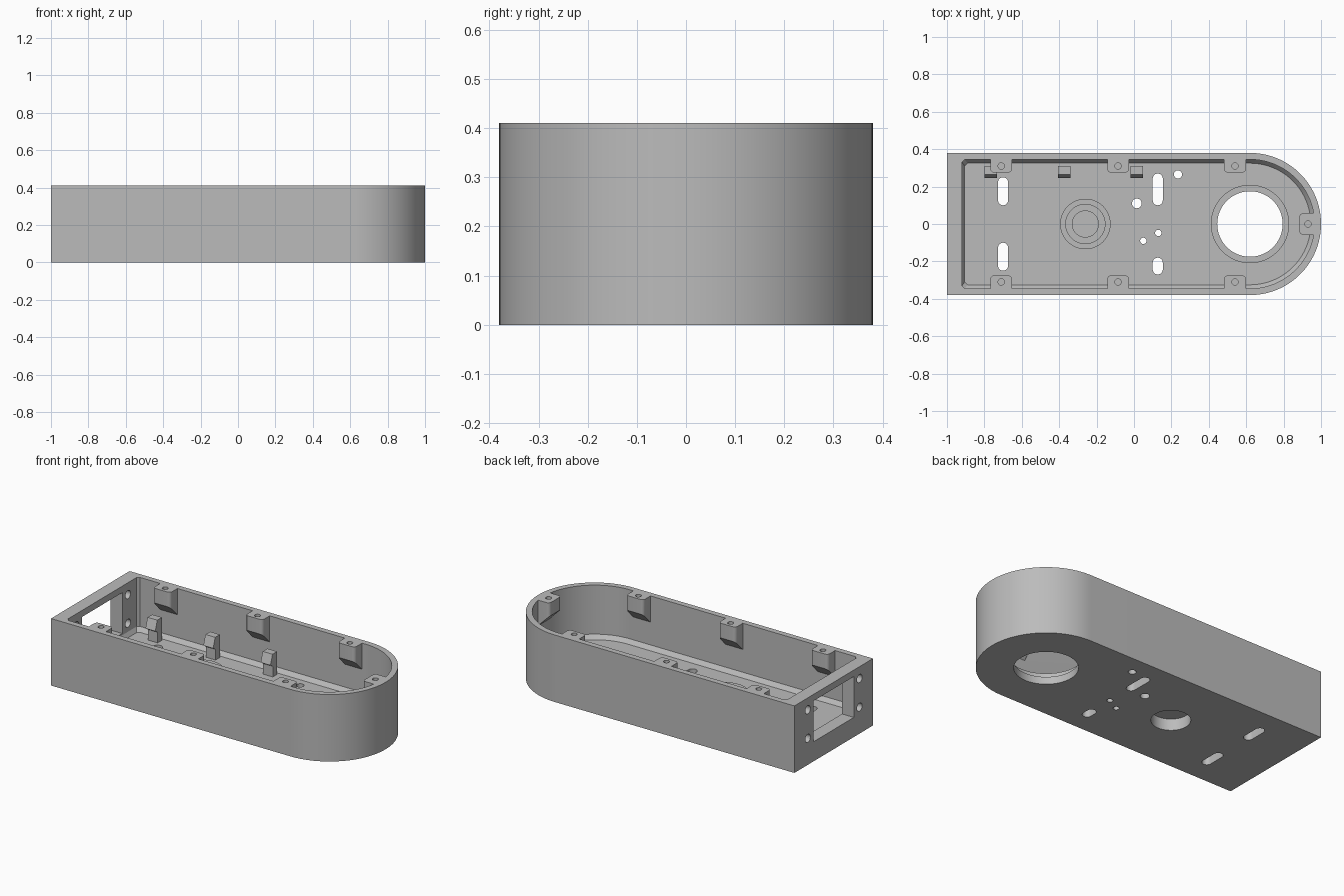
import bpy, bmesh, math
from mathutils import Matrix, Vector

if "Cube" in bpy.data.objects:
    bpy.data.objects.remove(bpy.data.objects["Cube"])

grey = bpy.data.materials.new("grey plastic")
grey.use_nodes = True
COLOUR = (0.5, 0.5, 0.5, 1)
grey.diffuse_color = COLOUR
grey.node_tree.nodes["Principled BSDF"].inputs["Base Color"].default_value = COLOUR

HEIGHT, FLOOR, CENTRE_X = 0.41, 0.085, 0.62
WALL_Y = 0.345


def loft(name, rings, matrix=None):
    """Closed solid through rings of 3D points."""
    bm = bmesh.new()
    loops = [[bm.verts.new(p) for p in ring] for ring in rings]
    n = len(loops[0])
    for a, b in zip(loops, loops[1:]):
        for i in range(n):
            j = (i + 1) % n
            bm.faces.new((a[i], a[j], b[j], b[i]))
    bm.faces.new(loops[0][::-1])
    bm.faces.new(loops[-1])
    if matrix:
        bm.transform(matrix)
    bmesh.ops.recalc_face_normals(bm, faces=bm.faces)
    mesh = bpy.data.meshes.new(name)
    bm.to_mesh(mesh)
    bm.free()
    mesh.materials.append(grey)
    obj = bpy.data.objects.new(name, mesh)
    bpy.context.collection.objects.link(obj)
    return obj


def at(points, z):
    return [(x, y, z) for x, y in points]


def prism(name, points, z0, z1, matrix=None):
    return loft(name, [at(points, z0), at(points, z1)], matrix)


def arc(cx, cy, r, start, end, steps):
    angles = [math.radians(start + (end - start) * i / steps) for i in range(steps + 1)]
    return [(cx + r * math.cos(a), cy + r * math.sin(a)) for a in angles]


def cylinder(name, x, y, r, z0, z1, steps=32, matrix=None):
    return prism(name, arc(x, y, r, 0, 360, steps)[:-1], z0, z1, matrix)


def slot(x, y0, y1, r):
    points = arc(x, y1 - r, r, 0, 180, 12) + arc(x, y0 + r, r, 180, 360, 12)
    return prism("slot_cutter", points, -0.1, 0.2)


def activate(obj):
    bpy.ops.object.select_all(action="DESELECT")
    obj.select_set(True)
    bpy.context.view_layer.objects.active = obj


def combine(obj, tools, operation):
    activate(obj)
    for tool in tools:
        mod = obj.modifiers.new("boolean", "BOOLEAN")
        mod.operation = operation
        mod.solver = "EXACT"
        mod.object = tool
        bpy.ops.object.modifier_apply(modifier=mod.name)
        bpy.data.objects.remove(tool)


def inner_outline(inset):
    """D-shaped cavity with clipped square corners."""
    r, x, c = WALL_Y - inset, -0.92 + inset * 0.75, 0.015
    return arc(CENTRE_X, 0, r, -90, 90, 64) + [(x + c, r), (x, r - c), (x, c - r), (x + c, -r)]


# Tray: D-shaped block hollowed out, with a bevel around the floor
tray = prism("tray", arc(CENTRE_X, 0, 0.38, -90, 90, 64) + [(-1, 0.38), (-1, -0.38)], 0, HEIGHT)
cavity = loft("cavity_cutter", [at(inner_outline(0.02), FLOOR),
                                at(inner_outline(0), FLOOR + 0.025),
                                at(inner_outline(0), 0.6)])
combine(tray, [cavity], "DIFFERENCE")

# Screw bosses hanging from the rim, with sloped undersides
places = [Matrix.Translation((x, side * WALL_Y, 0)) @ Matrix.Rotation(turn, 4, "Z")
          for x in (-0.71, -0.085, 0.54) for side, turn in ((1, 0), (-1, math.pi))]
places.append(Matrix.Translation((0.965, 0, 0)) @ Matrix.Rotation(-math.pi / 2, 4, "Z"))
bosses, screw_holes = [], []
for place in places:
    depth = 0.08 if place is places[-1] else 0.07
    plan = ([(0.058, 0.015), (-0.058, 0.015)]
            + arc(-0.038, 0.02 - depth, 0.02, 180, 270, 6)
            + arc(0.038, 0.02 - depth, 0.02, 270, 360, 6))
    bottom = [(x, y, 0.25 - y) for x, y in plan]
    bosses.append(loft("boss", [bottom, at(plan, HEIGHT)], place))
    screw_holes.append(cylinder("screw_cutter", 0, -0.035, 0.017, 0.31, 0.5, 20, place))
combine(tray, bosses, "UNION")

# Bearing cup standing on the floor
combine(tray, [cylinder("bearing_cup", -0.26, 0, 0.135, 0.05, 0.15, 48)], "UNION")

# Openings: cup recesses, large stepped bore, floor holes and slots
cuts = screw_holes + [
    cylinder("cup_recess", -0.26, 0, 0.105, 0.11, 0.3, 48),
    cylinder("cup_centre", -0.26, 0, 0.07, 0.095, 0.3, 48),
    cylinder("underside_pocket", -0.26, 0, 0.108, -0.1, 0.07, 48),
    cylinder("bore", CENTRE_X, 0, 0.175, -0.1, 0.3, 64),
    cylinder("counterbore", CENTRE_X, 0, 0.207, 0.045, 0.3, 64),
]
for x, y, r in ((0.015, 0.11, 0.026), (0.235, 0.265, 0.022),
                (0.05, -0.09, 0.017), (0.13, -0.048, 0.017)):
    cuts.append(cylinder("floor_hole", x, y, r, -0.1, 0.2))
cuts += [slot(-0.7, 0.1, 0.25, 0.027), slot(-0.7, -0.25, -0.1, 0.027),
         slot(0.127, 0.1, 0.27, 0.027), slot(0.127, -0.27, -0.18, 0.027)]

# End wall: square window and four mounting holes
window = [(-1.1, -0.195), (-0.8, -0.195), (-0.8, 0.195), (-1.1, 0.195)]
cuts.append(prism("window_cutter", window, 0.12, 0.37))
for y in (-0.25, 0.25):
    for z in (0.162, 0.337):
        place = Matrix.Translation((-0.95, y, z)) @ Matrix.Rotation(math.pi / 2, 4, "Y")
        cuts.append(cylinder("end_hole", 0, 0, 0.025, -0.1, 0.1, 24, place))
combine(tray, cuts, "DIFFERENCE")
activate(tray)
bpy.ops.object.shade_smooth_by_angle(angle=math.radians(30))

# Snap clips: upright stems with a hooked head
hook = [(0.31, 0.075), (0.31, 0.225), (0.265, 0.225), (0.245, 0.165), (0.268, 0.15), (0.268, 0.075)]
for i, x in enumerate((-0.765, -0.373, 0.015)):
    loft(f"snap_clip_{i + 1}", [[(x + dx, y, z) for y, z in hook] for dx in (-0.033, 0.033)])
